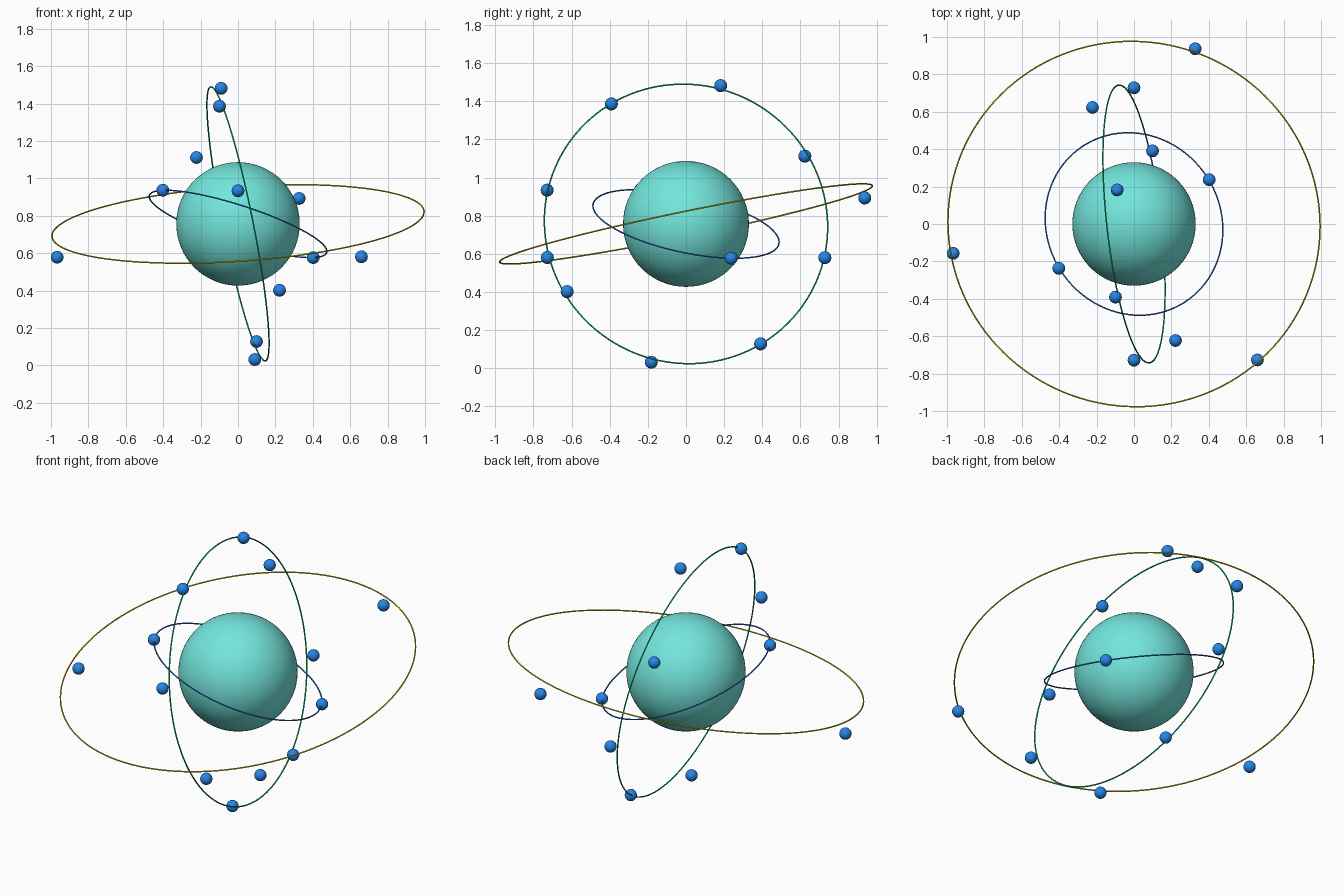
import bpy
from mathutils import Vector

cube = bpy.data.objects.get("Cube")
if cube:
    bpy.data.objects.remove(cube, do_unlink=True)

CENTRE = Vector((0, 0, 0.757))


def material(name, srgb):
    """Flat material from a display colour, stored as linear."""
    col = tuple(c ** 2.2 for c in srgb) + (1,)
    mat = bpy.data.materials.new(name)
    mat.use_nodes = True
    mat.diffuse_color = col
    mat.node_tree.nodes["Principled BSDF"].inputs["Base Color"].default_value = col
    return mat


teal = material("teal", (0.45, 0.90, 0.86))
blue = material("blue", (0.17, 0.52, 0.90))
yellow = material("yellow", (0.86, 0.80, 0.10))
green = material("green", (0.08, 0.80, 0.53))
ring_blue = material("ring blue", (0.20, 0.48, 0.90))


def finish(name, mat):
    ob = bpy.context.object
    ob.name = name
    ob.data.materials.append(mat)
    bpy.ops.object.shade_smooth()


def ball(name, offset, radius, mat, segments):
    bpy.ops.mesh.primitive_uv_sphere_add(
        segments=segments, ring_count=segments // 2, radius=radius,
        location=CENTRE + Vector(offset))
    finish(name, mat)


def orbit(name, radius, normal, mat):
    turn = Vector((0, 0, 1)).rotation_difference(Vector(normal))
    bpy.ops.mesh.primitive_torus_add(
        major_radius=radius, minor_radius=0.004, major_segments=128,
        minor_segments=8, location=CENTRE, rotation=turn.to_euler())
    finish(name, mat)


# Central nucleus
ball("nucleus", (0, 0, 0), 0.33, teal, 64)

# Three tilted orbit rings
orbit("inner_orbit", 0.498, (0.30, 0.20, 0.93), ring_blue)
orbit("middle_orbit", 0.747, (0.977, 0.108, 0.195), green)
orbit("outer_orbit", 0.997, (-0.066, -0.20, 0.977), yellow)

# Inner and middle electrons come in opposite pairs
pairs = {
    "inner_electron": [(0.402, 0.237, -0.18)],
    "middle_electron": [(-0.09, 0.182, 0.725), (-0.222, 0.623, 0.355),
                        (0.099, 0.391, -0.629), (0, 0.728, -0.177)],
}
for name, spots in pairs.items():
    for i, spot in enumerate(spots):
        for tag, sign in (("a", 1), ("b", -1)):
            ball(f"{name}_{i + 1}{tag}", Vector(spot) * sign, 0.034, blue, 24)

# Outer electrons
for i, spot in enumerate([(0.327, 0.937, 0.136), (-0.967, -0.157, -0.178),
                          (0.66, -0.727, -0.176)]):
    ball(f"outer_electron_{i + 1}", spot, 0.034, blue, 24)
